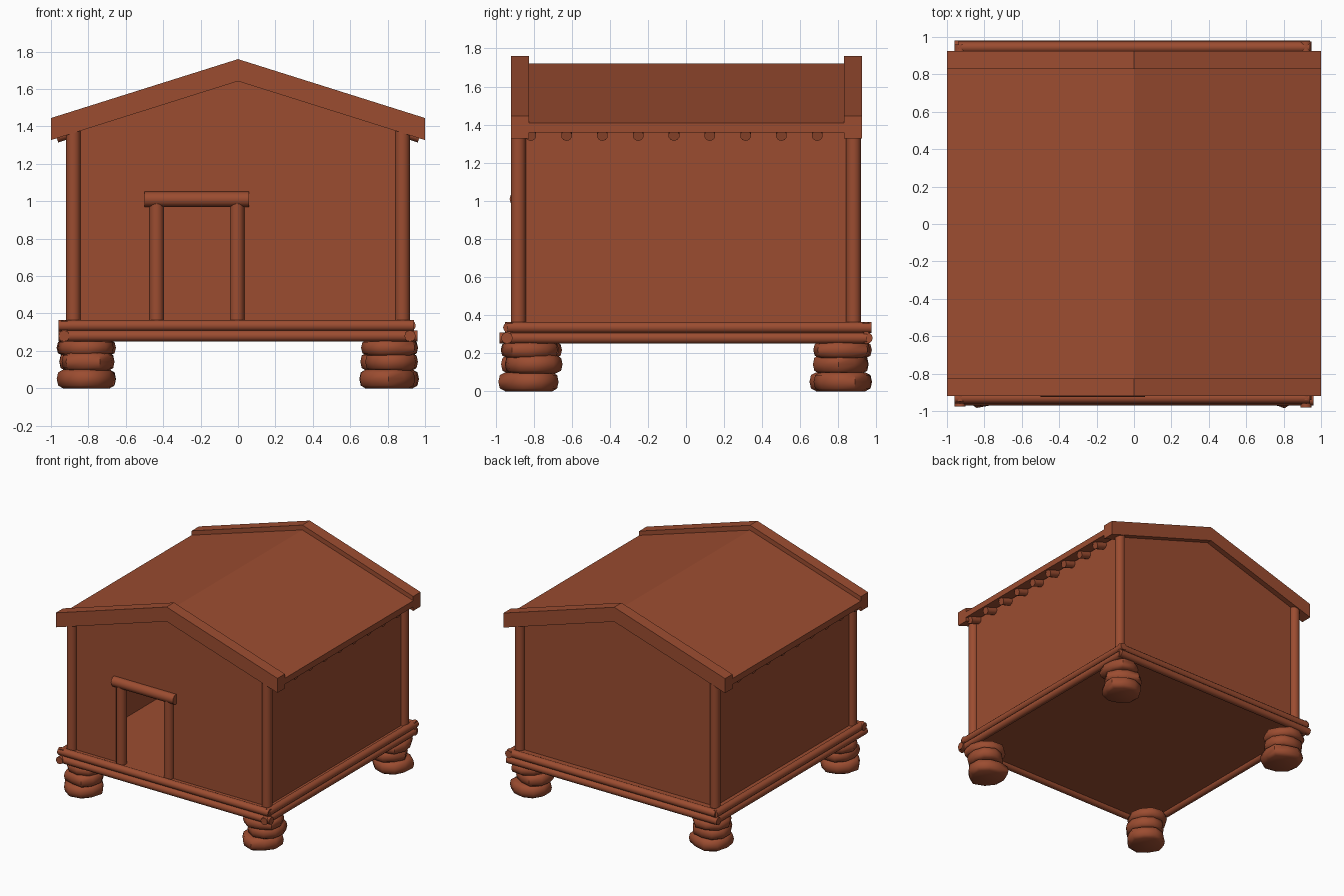
import bpy, bmesh, math, random
from mathutils import Vector

if "Cube" in bpy.data.objects:
    bpy.data.objects.remove(bpy.data.objects["Cube"])

random.seed(7)
wood = bpy.data.materials.new("reddish_brown")
wood.diffuse_color = (0.33, 0.073, 0.03, 1)
wood.use_nodes = True
wood.node_tree.nodes["Principled BSDF"].inputs["Base Color"].default_value = wood.diffuse_color


def finish(name, bm, smooth=None):
    bmesh.ops.recalc_face_normals(bm, faces=bm.faces[:])
    mesh = bpy.data.meshes.new(name)
    bm.to_mesh(mesh)
    bm.free()
    obj = bpy.data.objects.new(name, mesh)
    bpy.context.collection.objects.link(obj)
    mesh.materials.append(wood)
    if smooth:
        bpy.ops.object.select_all(action='DESELECT')
        obj.select_set(True)
        bpy.context.view_layer.objects.active = obj
        bpy.ops.object.shade_smooth_by_angle(angle=math.radians(smooth))
    return obj


def prism(name, profile, y0, y1):
    """Extrude an (x, z) outline along y."""
    bm = bmesh.new()
    face = bm.faces.new([bm.verts.new((x, y0, z)) for x, z in profile])
    ext = bmesh.ops.extrude_face_region(bm, geom=[face])
    verts = [g for g in ext['geom'] if isinstance(g, bmesh.types.BMVert)]
    bmesh.ops.translate(bm, vec=(0, y1 - y0, 0), verts=verts)
    return finish(name, bm)


def box(name, x0, x1, y0, y1, z0, z1):
    return prism(name, [(x0, z0), (x1, z0), (x1, z1), (x0, z1)], y0, y1)


def pole(name, a, b, r, sides=12):
    a, b = Vector(a), Vector(b)
    bm = bmesh.new()
    bmesh.ops.create_cone(bm, cap_ends=True, segments=sides, radius1=r,
                          radius2=r, depth=(b - a).length)
    rot = (b - a).to_track_quat('Z', 'Y').to_matrix()
    bmesh.ops.rotate(bm, matrix=rot, verts=bm.verts)
    bmesh.ops.translate(bm, vec=(a + b) / 2, verts=bm.verts)
    return finish(name, bm, 40)


def gable(edge_top, ridge_top, thick):
    return [(-1, edge_top), (0, ridge_top), (1, edge_top),
            (1, edge_top - thick), (0, ridge_top - thick), (-1, edge_top - thick)]


# Roof slab and the raised boards on both gable ends
prism("roof", gable(1.41, 1.72, 0.05), -0.84, 0.84)
prism("front_gable_board", gable(1.445, 1.76, 0.118), -0.92, -0.825)
prism("back_gable_board", gable(1.445, 1.76, 0.118), 0.83, 0.925)

# Walls, the front one with a doorway notch
W, T, F = 0.88, 0.015, 0.345
top = [(W, 1.39), (0, 1.67), (-W, 1.39)]
prism("front_wall", [(-W, F), (-0.42, F), (-0.42, 0.99), (-0.02, 0.99),
                     (-0.02, F), (W, F)] + top, -W, -W + T)
prism("back_wall", [(-W, F), (W, F)] + top, W - T, W)
box("left_wall", -W, -W + T, -W, W, F, 1.39)
box("right_wall", W - T, W, -W, W, F, 1.39)
box("floor", -0.93, 0.93, -0.93, 0.93, 0.28, 0.355)

# Corner posts
for x in (-0.88, 0.88):
    for y in (-0.88, 0.88):
        pole("corner_post", (x, y, 0.34), (x, y, 1.38), 0.039)

# Door frame
for x in (-0.435, -0.005):
    pole("door_post", (x, -0.88, 0.34), (x, -0.88, 0.99), 0.039)
pole("door_lintel", (-0.5, -0.885, 1.01), (0.06, -0.885, 1.01), 0.041)

# Rafters showing below the eaves
dx, dz = 0.97, 0.97 * 0.31
for i in range(9):
    y = -0.815 + i * 0.188
    for s in (-1, 1):
        pole("rafter", (s * dx, y, 1.643 - dz), (0, y, 1.643), 0.029, 10)

# Stacked logs around the base: fixed coordinate, height, start, end
R = 0.03
for y, z, a, b in ((-0.93, 0.335, -0.96, 0.94), (-0.94, 0.28, -0.94, 0.96),
                   (0.945, 0.335, -0.94, 0.94), (0.95, 0.28, -0.96, 0.94)):
    pole("base_log", (a, y, z), (b, y, z), R)
for x, z, a, b in ((0.92, 0.335, -0.94, 0.975), (0.92, 0.28, -0.98, 0.95),
                   (-0.93, 0.335, -0.95, 0.96), (-0.93, 0.28, -0.975, 0.96)):
    pole("base_log", (x, a, z), (x, b, z), R)


# Corner feet, each a stack of three rounded uneven stones
def stone(x, y, z, r, h):
    bm = bmesh.new()
    n = 10
    turn = random.uniform(0, 6)
    wobble = [random.uniform(0.9, 1.07) for _ in range(n)]
    rings = []
    for k, t in ((0.78, -1), (0.95, -0.7), (1.0, 0), (0.95, 0.7), (0.78, 1)):
        rings.append([bm.verts.new((
            x + r * k * w * math.cos(turn + i * math.tau / n),
            y + r * k * w * math.sin(turn + i * math.tau / n),
            z + h / 2 * t)) for i, w in enumerate(wobble)])
    for lo, hi in zip(rings, rings[1:]):
        for i in range(n):
            j = (i + 1) % n
            bm.faces.new((lo[i], lo[j], hi[j], hi[i]))
    bm.faces.new(rings[0])
    bm.faces.new(rings[-1])
    finish("foot_stone", bm, 50)


for sx in (-1, 1):
    for sy in (-1, 1):
        for z, r, h in ((0.05, 0.162, 0.1), (0.142, 0.15, 0.095), (0.217, 0.155, 0.085)):
            stone(sx * 0.808 + random.uniform(-0.015, 0.015),
                  sy * 0.815 + random.uniform(-0.015, 0.015), z, r, h)
